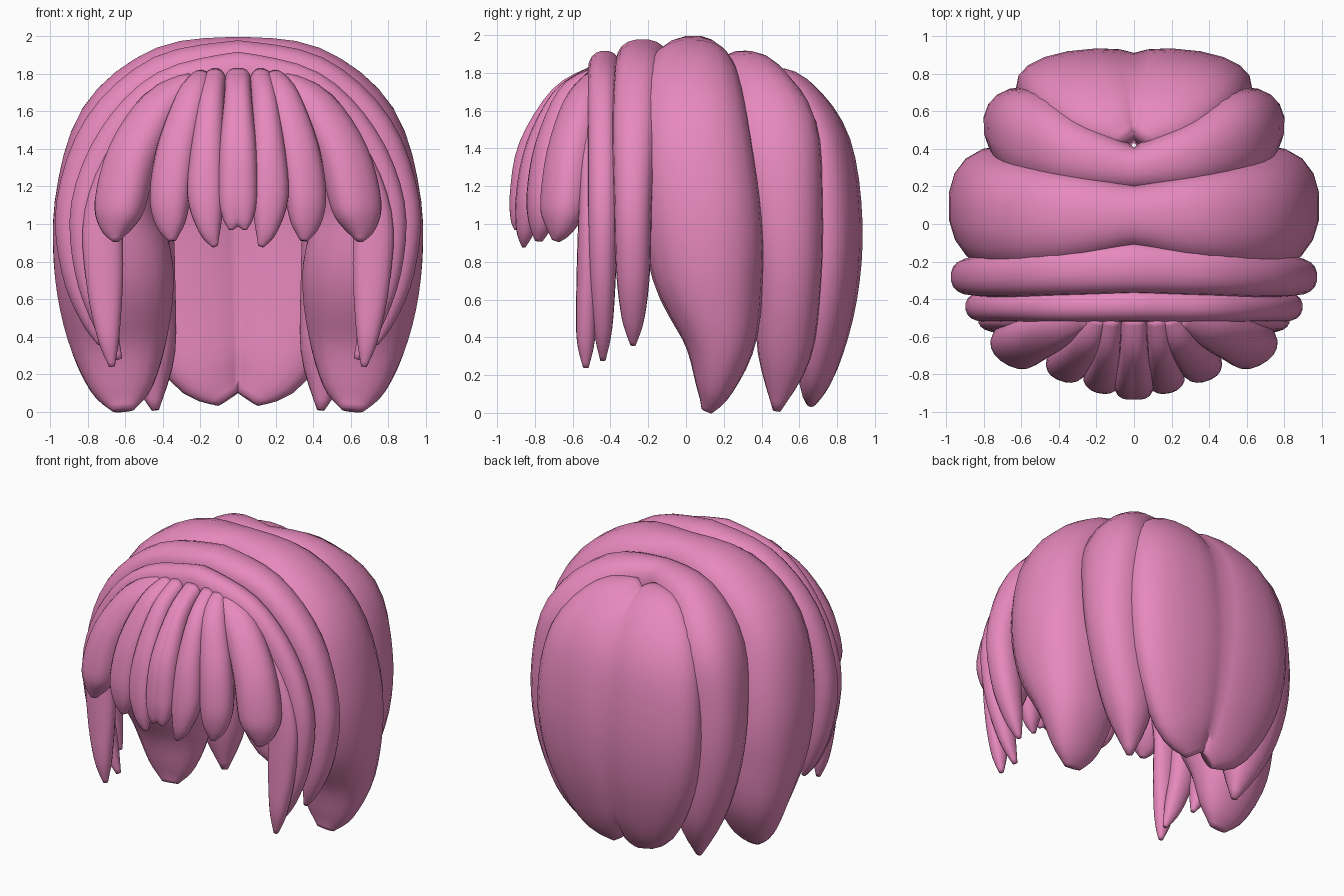
import bpy, bmesh, math
from mathutils import Vector

SIDES = 18
STEPS = 4

pink = bpy.data.materials.new("pink_hair")
pink.diffuse_color = (0.80, 0.25, 0.51, 1)


def spline(p0, p1, p2, p3, t):
    """Catmull-Rom interpolation of one number."""
    return 0.5 * (2 * p1 + (p2 - p0) * t + (2 * p0 - 5 * p1 + 4 * p2 - p3) * t * t
                  + (3 * p1 - p0 - 3 * p2 + p3) * t ** 3)


def strand(name, width_dir, stations, arch=False, clip=False):
    """Mirrored lock of hair. Station = x, y, z, half width, half thickness.
    arch: open end welded at x = 0.  clip: cut along the middle plane."""
    n = len(stations)
    rows = []
    for i in range(n - 1):
        quad = [stations[min(max(i + k, 0), n - 1)] for k in (-1, 0, 1, 2)]
        for s in range(STEPS):
            rows.append([spline(*v, s / STEPS) for v in zip(*quad)])
    rows.append(list(stations[-1]))

    bm = bmesh.new()
    rings = []
    for i, (x, y, z, a, b) in enumerate(rows):
        before = Vector(rows[max(i - 1, 0)][:3])
        after = Vector(rows[min(i + 1, len(rows) - 1)][:3])
        tangent = (after - before).normalized()
        wide = Vector(width_dir)
        wide = (wide - tangent * wide.dot(tangent)).normalized()
        thick = tangent.cross(wide)
        ring = []
        for k in range(SIDES):
            ang = 2 * math.pi * k / SIDES
            c, s = math.cos(ang), math.sin(ang)
            c = math.copysign(abs(c) ** 0.88, c)
            s = math.copysign(abs(s) ** 0.88, s)
            p = Vector((x, y, z)) + wide * c * max(a, 0.01) + thick * s * max(b, 0.01)
            if arch and i == 0:
                p.x = 0
            ring.append(bm.verts.new(p))
        rings.append(ring)
    for r0, r1 in zip(rings, rings[1:]):
        for k in range(SIDES):
            m = (k + 1) % SIDES
            bm.faces.new((r0[k], r0[m], r1[m], r1[k]))
    bm.faces.new(rings[-1])
    if not arch:
        bm.faces.new(rings[0])
    bmesh.ops.recalc_face_normals(bm, faces=bm.faces)
    if clip:
        bmesh.ops.bisect_plane(bm, geom=bm.verts[:] + bm.edges[:] + bm.faces[:],
                               plane_co=(0, 0, 0), plane_no=(1, 0, 0), clear_inner=True)
    for f in bm.faces:
        f.smooth = True
    mesh = bpy.data.meshes.new(name)
    bm.to_mesh(mesh)
    bm.free()
    mesh.materials.append(pink)
    ob = bpy.data.objects.new(name, mesh)
    bpy.context.collection.objects.link(ob)
    ob.modifiers.new("mirror", 'MIRROR')


X, Y = (1, 0, 0), (0, 1, 0)

# back of the head
strand("back_lock", (1, -0.1, 0), [
    (0.03, 0.44, 1.76, 0.07, 0.07), (0.14, 0.56, 1.67, 0.23, 0.13),
    (0.24, 0.70, 1.41, 0.33, 0.17), (0.26, 0.76, 1.00, 0.37, 0.17),
    (0.23, 0.75, 0.60, 0.34, 0.15), (0.15, 0.70, 0.24, 0.23, 0.10),
    (0.05, 0.67, 0.07, 0.07, 0.03)], clip=True)

# locks that arch over the crown and hang down the sides
strand("rear_side_lock", Y, [
    (0.00, 0.29, 1.79, 0.12, 0.13), (0.30, 0.36, 1.72, 0.18, 0.17),
    (0.52, 0.46, 1.48, 0.24, 0.20), (0.57, 0.52, 1.10, 0.21, 0.23),
    (0.55, 0.54, 0.70, 0.18, 0.22), (0.48, 0.52, 0.30, 0.14, 0.15),
    (0.44, 0.48, 0.01, 0.02, 0.02)], arch=True)
strand("main_side_lock", Y, [
    (0.00, 0.04, 1.83, 0.17, 0.17), (0.35, 0.03, 1.76, 0.25, 0.20),
    (0.61, 0.04, 1.50, 0.30, 0.25), (0.70, 0.08, 1.10, 0.32, 0.28),
    (0.66, 0.12, 0.75, 0.30, 0.32), (0.64, 0.18, 0.40, 0.20, 0.27),
    (0.62, 0.15, 0.13, 0.10, 0.17), (0.61, 0.11, 0.01, 0.03, 0.06)], arch=True)
strand("front_side_lock", Y, [
    (0.00, -0.23, 1.86, 0.14, 0.12), (0.40, -0.25, 1.78, 0.13, 0.12),
    (0.71, -0.27, 1.50, 0.12, 0.12), (0.86, -0.28, 1.10, 0.10, 0.11),
    (0.84, -0.28, 0.75, 0.09, 0.10), (0.78, -0.28, 0.50, 0.06, 0.06),
    (0.73, -0.28, 0.36, 0.015, 0.015)], arch=True)
strand("face_side_lock", Y, [
    (0.00, -0.43, 1.81, 0.09, 0.11), (0.38, -0.44, 1.71, 0.085, 0.11),
    (0.65, -0.44, 1.45, 0.08, 0.10), (0.79, -0.44, 1.10, 0.08, 0.10),
    (0.78, -0.44, 0.75, 0.07, 0.09), (0.70, -0.44, 0.45, 0.05, 0.06),
    (0.63, -0.44, 0.28, 0.015, 0.015)], arch=True)
strand("temple_lock", Y, [
    (0.30, -0.48, 1.65, 0.05, 0.07), (0.58, -0.50, 1.40, 0.06, 0.09),
    (0.71, -0.51, 1.05, 0.06, 0.11), (0.71, -0.52, 0.70, 0.06, 0.10),
    (0.69, -0.53, 0.40, 0.05, 0.06), (0.67, -0.53, 0.24, 0.015, 0.015)])

# fringe
strand("fringe_centre", X, [
    (0.01, -0.48, 1.77, 0.06, 0.07), (0.015, -0.65, 1.66, 0.06, 0.08),
    (0.02, -0.80, 1.40, 0.08, 0.09), (0.02, -0.86, 1.15, 0.085, 0.075),
    (0.03, -0.89, 1.02, 0.05, 0.04), (0.04, -0.90, 0.97, 0.01, 0.01)], clip=True)
strand("fringe_inner", (1, 0.15, 0), [
    (0.12, -0.48, 1.77, 0.06, 0.07), (0.14, -0.64, 1.65, 0.07, 0.08),
    (0.16, -0.76, 1.40, 0.09, 0.09), (0.17, -0.82, 1.15, 0.10, 0.08),
    (0.15, -0.85, 0.97, 0.06, 0.05), (0.12, -0.86, 0.88, 0.015, 0.01)])
strand("fringe_middle", (1, 0.35, 0), [
    (0.19, -0.48, 1.76, 0.06, 0.07), (0.24, -0.60, 1.66, 0.09, 0.09),
    (0.32, -0.70, 1.40, 0.11, 0.10), (0.36, -0.75, 1.15, 0.11, 0.09),
    (0.36, -0.77, 1.00, 0.08, 0.06), (0.35, -0.78, 0.91, 0.02, 0.02)])
strand("fringe_outer", (1, 0.6, 0), [
    (0.24, -0.47, 1.73, 0.08, 0.09), (0.41, -0.54, 1.61, 0.12, 0.11),
    (0.56, -0.61, 1.36, 0.14, 0.12), (0.63, -0.65, 1.10, 0.14, 0.11),
    (0.65, -0.67, 0.98, 0.09, 0.07), (0.65, -0.69, 0.91, 0.02, 0.02)])
